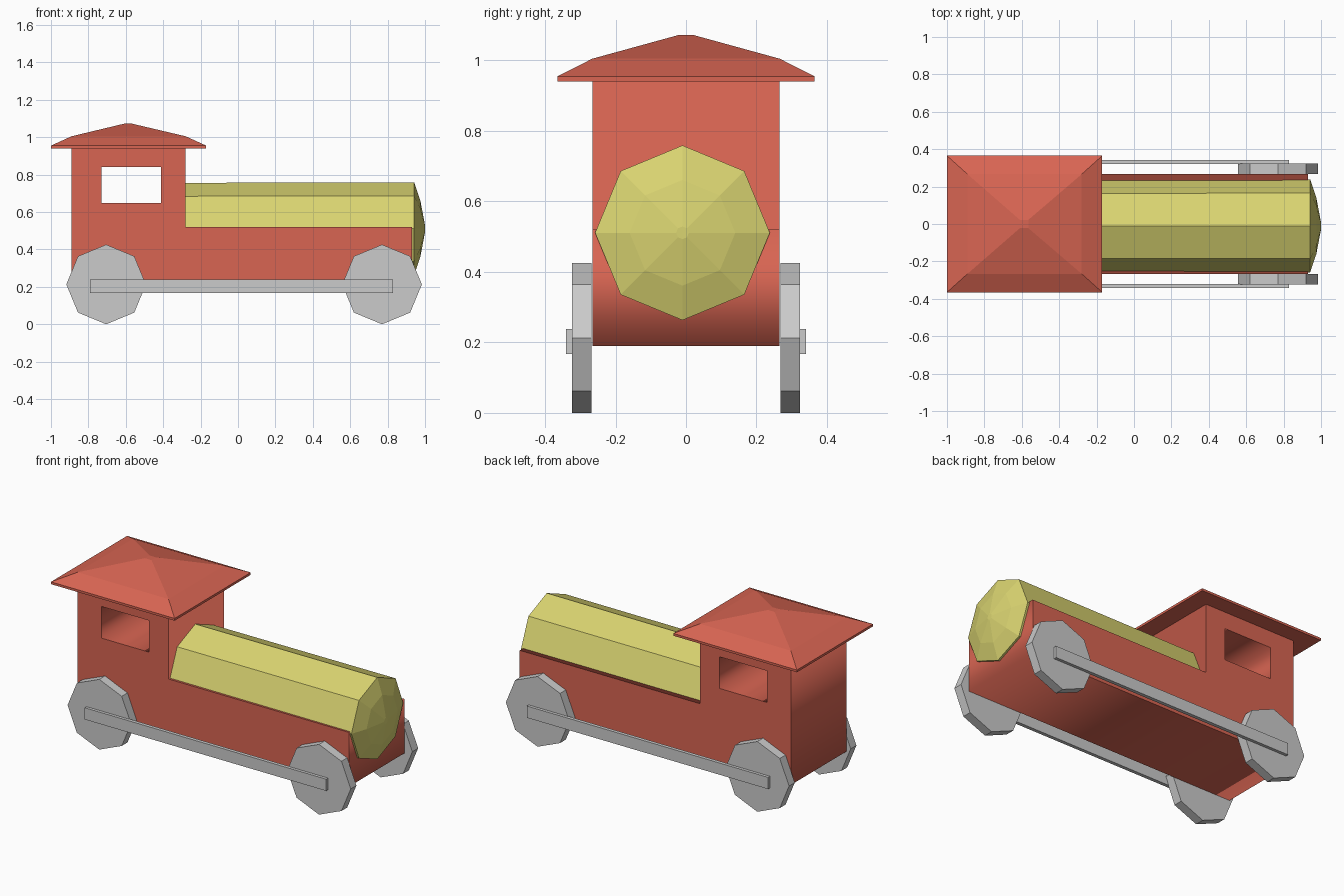
import bpy, bmesh
from math import pi, sin, cos

if "Cube" in bpy.data.objects:
    bpy.data.objects.remove(bpy.data.objects["Cube"])


def material(name, rgb):
    m = bpy.data.materials.new(name)
    m.diffuse_color = (*rgb, 1)
    m.use_nodes = True
    m.node_tree.nodes["Principled BSDF"].inputs["Base Color"].default_value = m.diffuse_color
    return m


RED = material("red_paint", (0.69, 0.13, 0.085))
YELLOW = material("yellow_paint", (0.70, 0.66, 0.165))


def add(name, mesh, mat=None):
    ob = bpy.data.objects.new(name, mesh)
    bpy.context.collection.objects.link(ob)
    if mat:
        mesh.materials.append(mat)
    return ob


def loft(name, rings, mat=None):
    """Closed solid skinned through rings of equal point count."""
    bm = bmesh.new()
    loops = [[bm.verts.new(p) for p in ring] for ring in rings]
    n = len(loops[0])
    for a, b in zip(loops, loops[1:]):
        for i in range(n):
            j = (i + 1) % n
            bm.faces.new((a[i], a[j], b[j], b[i]))
    bm.faces.new(loops[0])
    bm.faces.new(loops[-1])
    bmesh.ops.recalc_face_normals(bm, faces=bm.faces)
    mesh = bpy.data.meshes.new(name)
    bm.to_mesh(mesh)
    bm.free()
    return add(name, mesh, mat)


def octagon(r):
    return [(r * cos(i * pi / 4), r * sin(i * pi / 4)) for i in range(8)]


def rect(x0, x1, y, z):
    return [(x0, -y, z), (x1, -y, z), (x1, y, z), (x0, y, z)]


# Body and cab: side profile with the window as a hole, extruded across y
body_profile = [(-0.89, 0.19), (0.93, 0.19), (0.93, 0.52),
                (-0.28, 0.52), (-0.28, 0.945), (-0.89, 0.945)]
window = [(-0.73, 0.648), (-0.73, 0.84), (-0.412, 0.84), (-0.412, 0.648)]
curve = bpy.data.curves.new("body_profile", "CURVE")
curve.dimensions = "2D"
curve.fill_mode = "BOTH"
curve.extrude = 0.266
for outline in (body_profile, window):
    s = curve.splines.new("POLY")
    s.points.add(len(outline) - 1)
    for p, (x, z) in zip(s.points, outline):
        p.co = (x, z, 0, 1)
    s.use_cyclic_u = True
tmp = bpy.data.objects.new("body_profile", curve)
bpy.context.collection.objects.link(tmp)
bpy.context.view_layer.update()
mesh = bpy.data.meshes.new_from_object(tmp.evaluated_get(bpy.context.evaluated_depsgraph_get()))
bpy.data.objects.remove(tmp)
mesh.materials.clear()
body = add("body_and_cab", mesh, RED)
body.rotation_euler.x = pi / 2

# Hipped roof with a shallower upper pitch
loft("cab_roof", [
    rect(-1.0, -0.17, 0.365, 0.941),
    rect(-1.0, -0.17, 0.365, 0.955),
    rect(-0.89, -0.28, 0.266, 1.005),
    rect(-0.61, -0.565, 0.022, 1.072),
], RED)

# Boiler with a domed front end
loft("boiler", [[(x, y - 0.01, z + 0.511) for y, z in octagon(r)]
                for x, r in ((-0.285, 0.245), (0.942, 0.248), (0.975, 0.15), (1.0, 0.018))], YELLOW)

# Wheels and coupling rods on both sides
for side, sy in (("right", -1), ("left", 1)):
    for end, cx in (("rear", -0.705), ("front", 0.77)):
        loft(f"{end}_{side}_wheel", [[(cx + x, sy * y, 0.213 + z) for x, z in octagon(0.213)]
                                     for y in (0.268, 0.323)])
    y0, y1 = sorted((sy * 0.32, sy * 0.341))
    loft(f"{side}_coupling_rod", [[(-0.79, y0, z), (0.83, y0, z), (0.83, y1, z), (-0.79, y1, z)]
                                  for z in (0.167, 0.238)])
